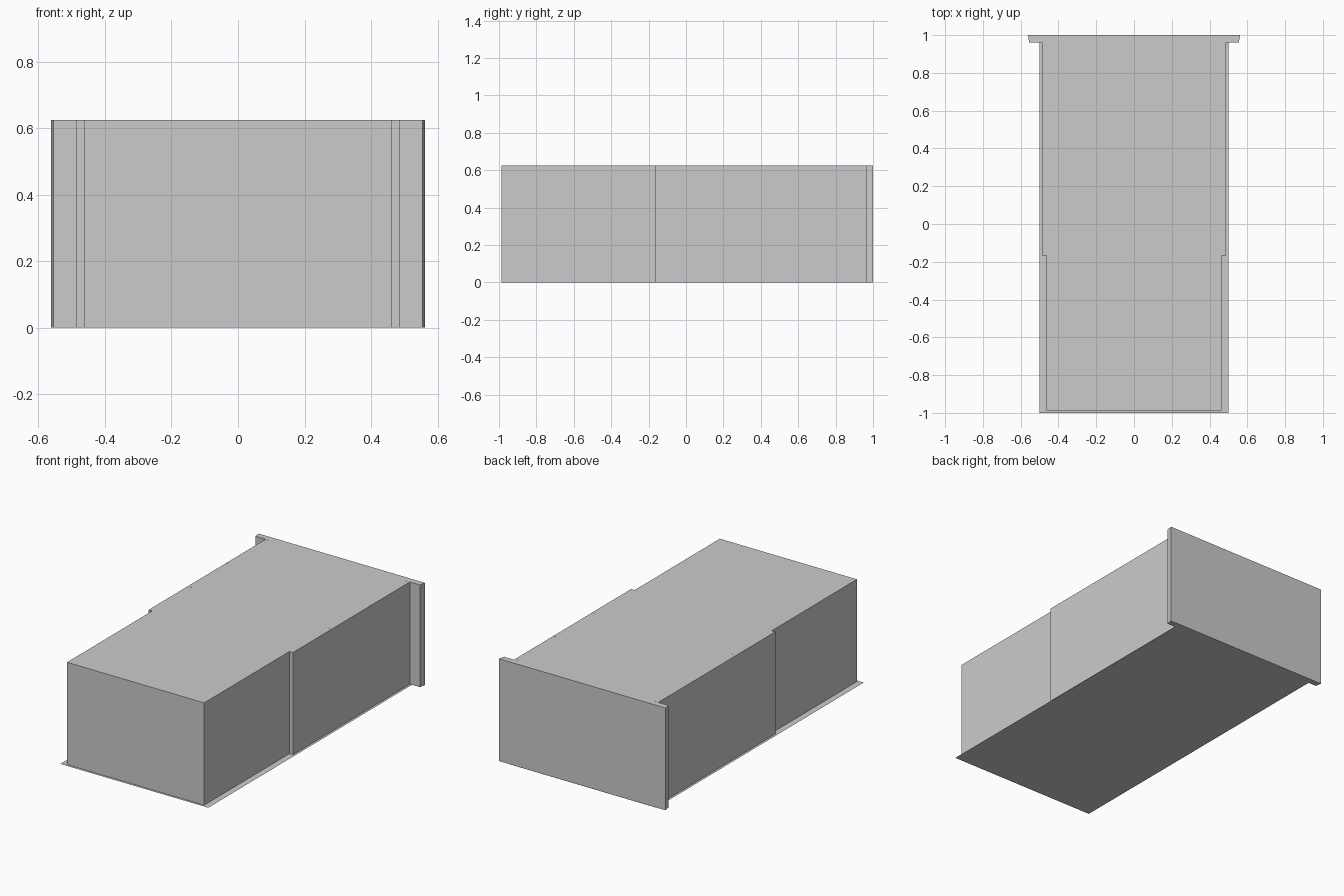
import bpy, bmesh

if "Cube" in bpy.data.objects:
    bpy.data.objects.remove(bpy.data.objects["Cube"])

HEIGHT = 0.625
LIFT = 0.001  # keeps the shell just clear of the ground sheet


def extruded(name, outline, z0, z1):
    """Make an object from a flat outline, raised to z1 if it has height."""
    bm = bmesh.new()
    face = bm.faces.new([bm.verts.new((x, y, z0)) for x, y in outline])
    if z1 > z0:
        top = bmesh.ops.extrude_face_region(bm, geom=[face], use_keep_orig=True)
        verts = [g for g in top["geom"] if isinstance(g, bmesh.types.BMVert)]
        bmesh.ops.translate(bm, verts=verts, vec=(0, 0, z1 - z0))
        bmesh.ops.recalc_face_normals(bm, faces=bm.faces[:])
    else:
        bmesh.ops.reverse_faces(bm, faces=bm.faces[:])
    mesh = bpy.data.meshes.new(name)
    bm.to_mesh(mesh)
    bm.free()
    obj = bpy.data.objects.new(name, mesh)
    bpy.context.collection.objects.link(obj)
    return obj


def rectangle(x0, x1, y0, y1):
    return [(x0, y0), (x1, y0), (x1, y1), (x0, y1)]


# Ground sheet under the whole model
extruded("ground_sheet", rectangle(-0.5, 0.5, -1, 1), 0, 0)

# Building shell: narrow front, wider rear, slightly flared rear wall
half = [(0.463, -0.987), (0.463, -0.166), (0.487, -0.166),
        (0.487, 0.962), (0.555, 0.962), (0.562, 1.0)]
outline = half + [(-x, y) for x, y in reversed(half)]
extruded("building_shell", outline, LIFT, HEIGHT)

# Thin panel joints showing on the roof edges
for side, label in ((-1, "left"), (1, "right")):
    for i, y in enumerate((0.21, 0.585, 0.958)):
        xs = sorted((side * 0.463, side * 0.486))
        extruded(f"{label}_wall_joint_{i + 1}",
                 rectangle(*xs, y - 0.001, y + 0.001), 0.01, HEIGHT + 0.0005)
    x = side * 0.19
    extruded(f"{label}_rear_joint",
             rectangle(x - 0.001, x + 0.001, 0.99, 0.9995), 0.01, HEIGHT + 0.0005)
